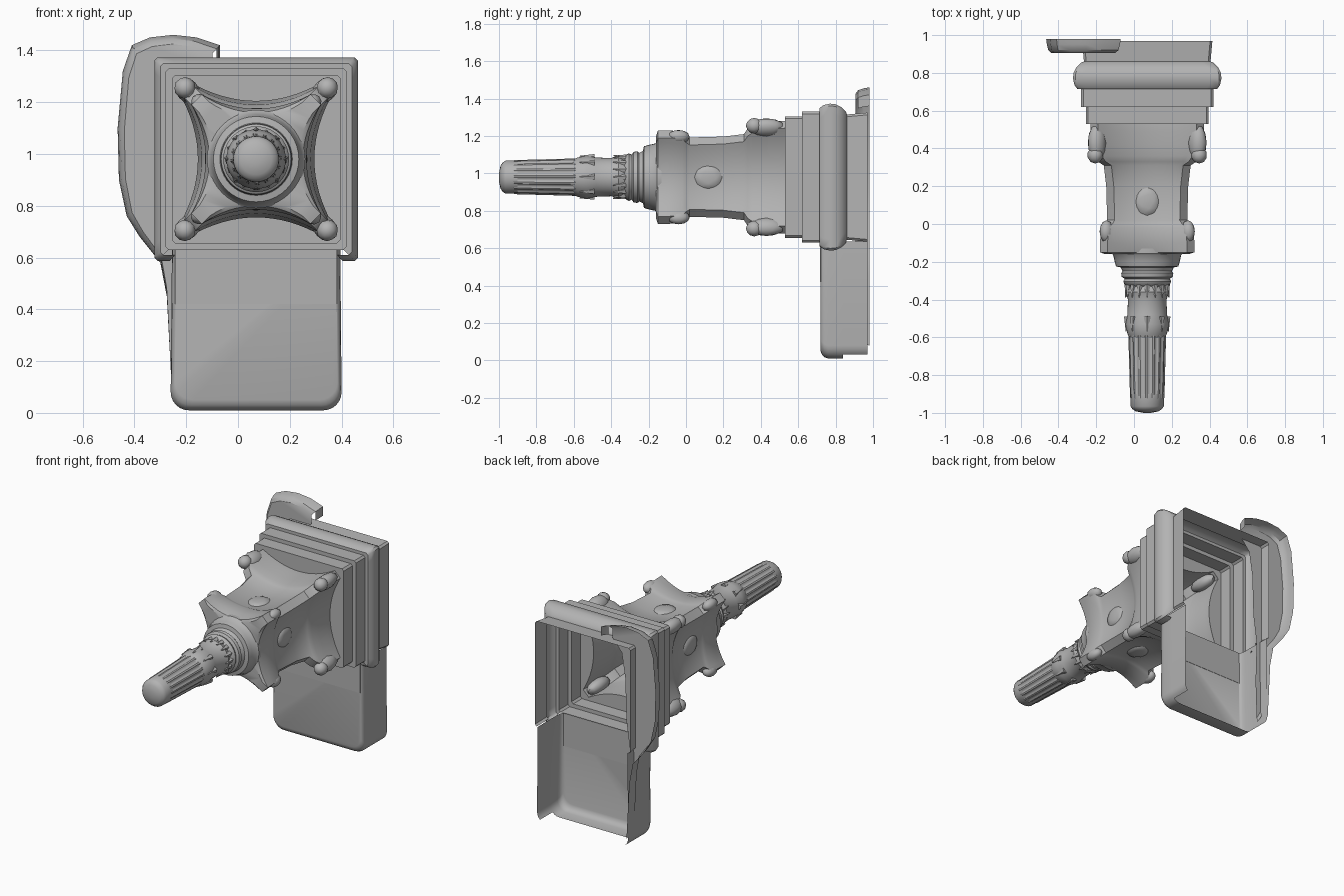
import bpy, bmesh, math
from mathutils import Vector, Matrix

cube = bpy.data.objects.get("Cube")
if cube:
    bpy.data.objects.remove(cube)

CX, CZ = 0.07, 0.98  # axis of the pedestal, running along y

stone = bpy.data.materials.new("grey stone")
stone.use_nodes = True
stone.diffuse_color = (0.45, 0.45, 0.45, 1)
stone.node_tree.nodes["Principled BSDF"].inputs["Base Color"].default_value = (0.45, 0.45, 0.45, 1)


def finish(name, bm, angle=35):
    bmesh.ops.remove_doubles(bm, verts=bm.verts, dist=0.0005)
    bmesh.ops.recalc_face_normals(bm, faces=bm.faces)
    mesh = bpy.data.meshes.new(name)
    bm.to_mesh(mesh)
    bm.free()
    mesh.materials.append(stone)
    ob = bpy.data.objects.new(name, mesh)
    bpy.context.collection.objects.link(ob)
    bpy.ops.object.select_all(action='DESELECT')
    ob.select_set(True)
    bpy.context.view_layer.objects.active = ob
    bpy.ops.object.shade_smooth_by_angle(angle=math.radians(angle))


def loft(name, rings, closed=True, cap_start=False, cap_end=False, gap=None):
    """Skin equal-length point rings; leave out side faces whose centre meets the gap rule."""
    bm = bmesh.new()
    rows = [[bm.verts.new(p) for p in ring] for ring in rings]
    n = len(rows[0])
    for a, b in zip(rows, rows[1:]):
        for i in range(n if closed else n - 1):
            j = (i + 1) % n
            quad = (a[i], a[j], b[j], b[i])
            centre = sum((v.co for v in quad), Vector()) / 4
            if not (gap and gap(centre)):
                bm.faces.new(quad)
    if cap_start:
        bm.faces.new(rows[0])
    if cap_end:
        bm.faces.new(rows[-1])
    finish(name, bm)


def star(y, h, m, c=0.012, steps=16):
    """Four-sided ring: half width h, side middles pulled in to m, corners cut by c."""
    ring = []
    for k in range(4):
        ca, sa = round(math.cos(k * math.pi / 2)), round(math.sin(k * math.pi / 2))
        for i in range(steps + 1):
            t = 1 - 2 * i / steps
            u, v = t * (h - c), m + (h - m) * t * t
            ring.append((CX + u * ca - v * sa, y, CZ + u * sa + v * ca))
    return ring


def circle(y, r, n=40, flute=0.0):
    return [(CX + (r - flute * (i % 4 > 1)) * math.cos(math.tau * i / n), y,
             CZ + (r - flute * (i % 4 > 1)) * math.sin(math.tau * i / n)) for i in range(n)]


def blobs(name, items):
    """Ellipsoids from (centre, radii, turn about y)."""
    bm = bmesh.new()
    for centre, radii, turn in items:
        mat = (Matrix.Translation(centre) @ Matrix.Rotation(turn, 4, 'Y')
               @ Matrix.Diagonal((*radii, 1)))
        bmesh.ops.create_icosphere(bm, subdivisions=2, radius=1, matrix=mat)
    finish(name, bm)


def leaves(name, y, r, count, length, lean):
    """Ring of pointed leaves with tips towards the front."""
    bm = bmesh.new()
    for i in range(count):
        a = math.tau * i / count
        out = Vector((math.cos(a), 0, math.sin(a)))
        mat = (Matrix.Translation(Vector((CX, y, CZ)) + out * r)
               @ (Vector((0, -1, 0)) + out * lean).to_track_quat('Z', 'Y').to_matrix().to_4x4())
        bmesh.ops.create_cone(bm, cap_ends=True, segments=5, radius1=0.02, radius2=0.002,
                              depth=length, matrix=mat)
    finish(name, bm)


# Concave-sided body with upper and lower cornices, open at the back
body = [(-0.16, 0.22, 0.16), (-0.15, 0.25, 0.18), (-0.10, 0.25, 0.195), (-0.02, 0.245, 0.195),
        (0.0, 0.225, 0.19), (0.02, 0.212, 0.182), (0.2, 0.217, 0.185), (0.31, 0.23, 0.19),
        (0.33, 0.26, 0.20), (0.36, 0.28, 0.21), (0.42, 0.29, 0.215), (0.49, 0.30, 0.225),
        (0.535, 0.30, 0.225)]
loft("body", [star(y, h, m, 0.04) for y, h, m in body], cap_start=True)

# Stepped square base with a rounded moulding; its underside is open where the slab joins
base = [(0.53, 0.325), (0.62, 0.325), (0.62, 0.35), (0.715, 0.35), (0.715, 0.37), (0.735, 0.385),
        (0.77, 0.393), (0.80, 0.39), (0.83, 0.375), (0.855, 0.35), (0.86, 0.335), (0.97, 0.345)]
loft("stepped_base", [star(0.53, 0.30, 0.225, 0.04)] + [star(y, h, h) for y, h in base],
     gap=lambda p: p.y > 0.714 and p.z < 0.65 and -0.26 < p.x < 0.40)

# Turned mouldings between body and shaft
turned = [(-0.13, 0.19), (-0.155, 0.19), (-0.165, 0.18), (-0.20, 0.172), (-0.225, 0.165),
          (-0.23, 0.14), (-0.25, 0.13), (-0.26, 0.138), (-0.28, 0.135), (-0.29, 0.12),
          (-0.305, 0.127), (-0.32, 0.12), (-0.33, 0.105), (-0.36, 0.115), (-0.40, 0.102),
          (-0.48, 0.105), (-0.53, 0.115), (-0.58, 0.105), (-0.61, 0.09)]
loft("turned_neck", [circle(y, r) for y, r in turned], cap_end=True)

# Fluted shaft and its plain blunt tip
loft("fluted_shaft", [circle(-0.59, 0.1, 64, 0.007), circle(-0.92, 0.091, 64, 0.006)])
tip = [(-0.90, 0.089), (-0.965, 0.088), (-0.98, 0.078), (-0.992, 0.06), (-1.0, 0.02)]
loft("shaft_tip", [circle(y, r) for y, r in tip], cap_end=True)
leaves("leaf_crown", -0.355, 0.108, 16, 0.07, 0.2)
leaves("leaf_band", -0.53, 0.108, 8, 0.08, 0.1)

# Corner scrolls on both cornices, with balls at the lower corners
corners = [(sx, sz) for sx in (-1, 1) for sz in (-1, 1)]
blobs("upper_scrolls", [((CX + 0.215 * sx, -0.04, CZ + 0.215 * sz), (0.035, 0.06, 0.04),
                         sx * sz * math.pi / 4) for sx, sz in corners])
blobs("lower_scrolls", [((CX + 0.265 * sx, 0.43, CZ + 0.265 * sz), (0.045, 0.1, 0.055),
                         sx * sz * math.pi / 4) for sx, sz in corners])
blobs("corner_balls", [((CX + 0.275 * sx, 0.365, CZ + 0.275 * sz), (0.042, 0.045, 0.042), 0)
                       for sx, sz in corners])

# Low carved ornament on each side of the body
blobs("side_ornaments", [((CX + 0.183 * math.sin(a), 0.12, CZ + 0.183 * math.cos(a)),
                          (0.065, 0.075, 0.015), a) for a in [k * math.pi / 2 for k in range(4)]])


# Lower slab: front panel with side walls, and only a shallow return at the bottom
def tray(y, inset, r=0.07):
    x0, x1, z0 = -0.26 + inset, 0.40 - inset, 0.01 + inset * 2.5
    ring = [(x0 + 0.005, y, 0.635)]
    for cx, start in ((x0 + r, math.pi), (x1 - r, 1.5 * math.pi)):
        for i in range(7):
            a = start + i * math.pi / 12
            ring.append((cx + r * math.cos(a), y, z0 + r + r * math.sin(a)))
    return ring + [(x1 - 0.005, y, 0.635)]


tray_steps = [(0.72, 0.016), (0.727, 0.008), (0.74, 0.003), (0.76, 0.0), (0.84, 0.0), (0.97, 0.0)]
loft("lower_slab", [tray(y, i) for y, i in tray_steps], closed=False, cap_start=True,
     gap=lambda p: p.y > 0.85 and p.z < 0.03)

# Thin upper band across the slab front
bm = bmesh.new()
bmesh.ops.create_cube(bm, size=1, matrix=Matrix.Translation((0.07, 0.719, 0.527))
                      @ Matrix.Diagonal((0.625, 0.006, 0.214, 1)))
finish("slab_band", bm)

# Hollow flange behind the base, running up the right side and open at the back
outline = [(-0.07, 1.42), (-0.16, 1.45), (-0.25, 1.46), (-0.34, 1.45), (-0.41, 1.42),
           (-0.445, 1.32), (-0.465, 1.1), (-0.46, 0.9), (-0.43, 0.76), (-0.38, 0.68),
           (-0.30, 0.58), (-0.275, 0.45), (-0.255, 0.08), (-0.22, 0.02), (-0.21, 0.3),
           (-0.22, 0.6), (-0.19, 0.8), (-0.18, 1.1), (-0.15, 1.27), (-0.07, 1.36)]


def flange_ring(y, k):
    return [(-0.28 + (x + 0.28) * k, y, 0.95 + (z - 0.95) * (0.5 + 0.5 * k)) for x, z in outline]


loft("back_flange", [flange_ring(0.905, 0.86), flange_ring(0.92, 0.94), flange_ring(0.95, 0.98),
                     flange_ring(0.98, 1.0)], cap_start=True,
     gap=lambda p: p.x > -0.24 and p.z < 1.38)
